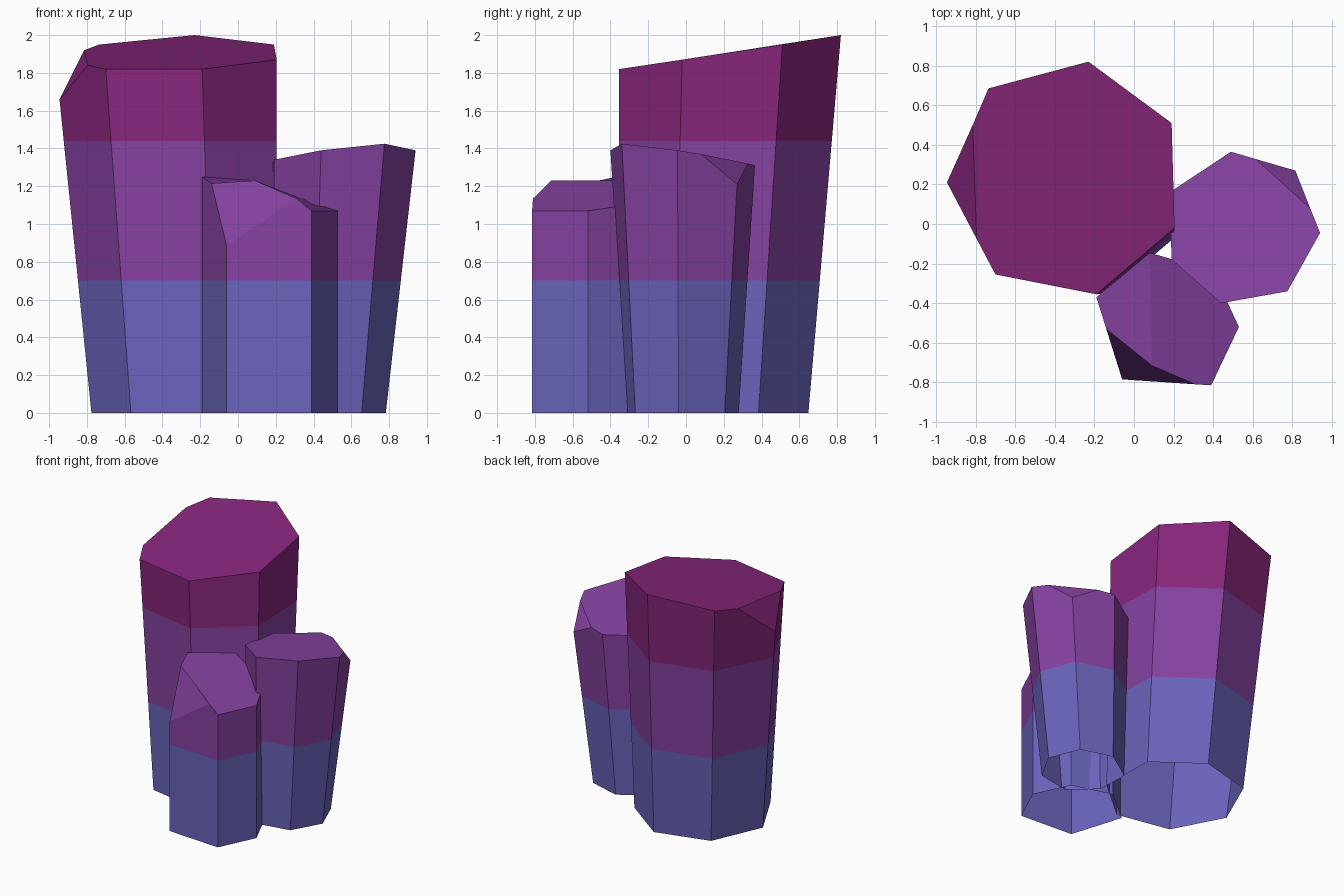
import bpy, bmesh
from mathutils import Vector

if "Cube" in bpy.data.objects:
    bpy.data.objects.remove(bpy.data.objects["Cube"])


def material(name, rgb):
    m = bpy.data.materials.new(name)
    lin = [((c / 255 + 0.055) / 1.055) ** 2.4 for c in rgb]
    m.diffuse_color = (*lin, 1)
    m.use_nodes = True
    m.node_tree.nodes["Principled BSDF"].inputs["Base Color"].default_value = m.diffuse_color
    return m


# colours from the ground up
MATS = [material("blue", (106, 100, 188)),
        material("purple", (134, 66, 162)),
        material("magenta", (136, 38, 124))]
BANDS = (0.70, 1.44)


def crystal(name, corners, cut, before, after, pivot, scale, peak=None, ridge=None):
    """Open-bottomed tapered prism with one chamfered corner (index cut)."""
    bm = bmesh.new()
    n = len(corners)
    top = [bm.verts.new(c) for c in corners]
    base = [bm.verts.new((pivot[0] + (x - pivot[0]) * scale,
                          pivot[1] + (y - pivot[1]) * scale, 0)) for x, y, _ in corners]
    vb, va = bm.verts.new(before), bm.verts.new(after)
    mid = [bm.verts.new(peak)] if peak else []
    # side walls
    for i in range(n):
        j = (i + 1) % n
        extra = [vb] if j == cut else [va] if i == cut else []
        bm.faces.new([base[i], base[j], top[j]] + extra + [top[i]])
    # chamfer facet and top, split by a ridge where the tip is folded
    bm.faces.new([top[cut], va] + mid + [vb])
    rim = [va] + [top[(cut + k) % n] for k in range(1, n)] + [vb]
    if ridge is None:
        bm.faces.new(rim + mid)
    else:
        r = rim.index(top[ridge])
        bm.faces.new(rim[:r + 1] + mid)
        bm.faces.new(rim[r:] + mid)
    # colour bands by height
    for z in BANDS:
        bmesh.ops.bisect_plane(bm, geom=bm.verts[:] + bm.edges[:] + bm.faces[:],
                               plane_co=Vector((0, 0, z)), plane_no=Vector((0, 0, 1)))
    for f in bm.faces:
        zs = [v.co.z for v in f.verts]
        f.material_index = sum((min(zs) + max(zs)) / 2 > z for z in BANDS)
    me = bpy.data.meshes.new(name)
    bm.to_mesh(me)
    bm.free()
    for m in MATS:
        me.materials.append(m)
    bpy.context.collection.objects.link(bpy.data.objects.new(name, me))


crystal("tall_crystal",
        [(0.205, -0.02, 1.87), (0.19, 0.51, 1.95), (-0.23, 0.82, 2.0), (-0.735, 0.685, 1.95),
         (-0.945, 0.21, 1.66), (-0.70, -0.255, 1.82), (-0.19, -0.355, 1.82)],
        4, (-0.815, 0.50, 1.92), (-0.795, -0.075, 1.84), (0.205, -0.35), 0.853)

crystal("medium_crystal",
        [(0.94, -0.045, 1.39), (0.815, 0.27, 1.21), (0.49, 0.365, 1.31), (0.18, 0.16, 1.30),
         (0.19, -0.18, 1.34), (0.44, -0.40, 1.39), (0.775, -0.34, 1.425)],
        1, (0.89, 0.08, 1.37), (0.615, 0.328, 1.32), (0.237, -0.02), 0.776)

crystal("small_crystal",
        [(0.39, -0.815, 1.07), (0.53, -0.52, 1.07), (0.40, -0.24, 1.11),
         (0.08, -0.145, 1.23), (-0.19, -0.37, 1.25), (-0.06, -0.785, 0.885)],
        5, (-0.14, -0.53, 1.215), (0.31, -0.81, 1.135), (0, 0), 1.0,
        peak=(0.09, -0.715, 1.23), ridge=3)
